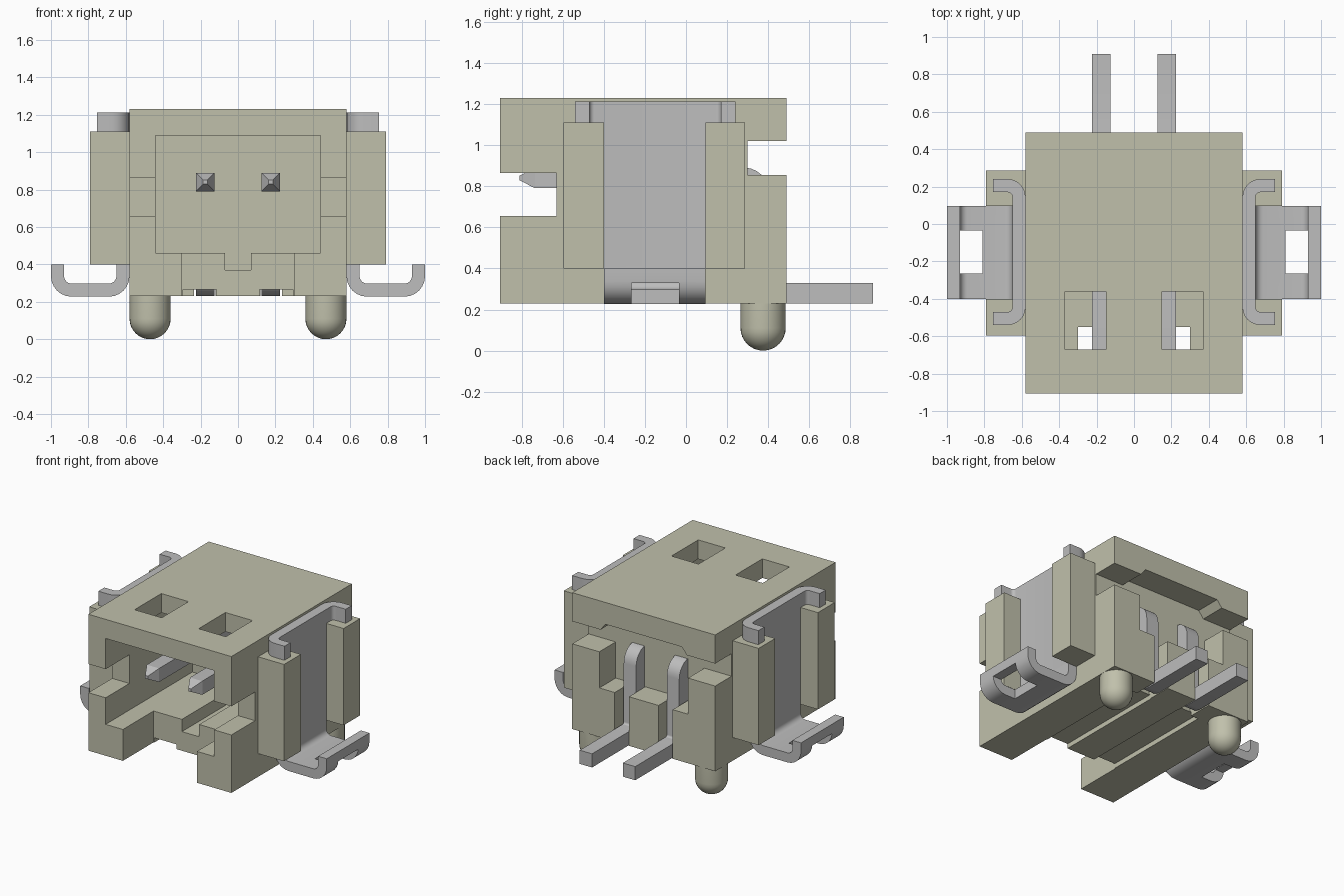
import bpy, bmesh, math
from mathutils import Vector

cube = bpy.data.objects.get("Cube")
if cube:
    bpy.data.objects.remove(cube, do_unlink=True)


def material(name, color):
    m = bpy.data.materials.new(name)
    m.diffuse_color = color
    m.use_nodes = True
    m.node_tree.nodes["Principled BSDF"].inputs["Base Color"].default_value = color
    return m


PLASTIC = material("beige plastic", (0.53, 0.53, 0.41, 1))
METAL = material("grey metal", (0.51, 0.51, 0.51, 1))
MAPS = {"xz": lambda u, v, w: (u, w, v),
        "xy": lambda u, v, w: (u, v, w),
        "yz": lambda u, v, w: (w, u, v)}


def finish(name, bm, mat, smooth=False):
    bmesh.ops.recalc_face_normals(bm, faces=bm.faces[:])
    me = bpy.data.meshes.new(name)
    bm.to_mesh(me)
    bm.free()
    ob = bpy.data.objects.new(name, me)
    bpy.context.scene.collection.objects.link(ob)
    me.materials.append(mat)
    if smooth:
        bpy.ops.object.select_all(action="DESELECT")
        ob.select_set(True)
        bpy.context.view_layer.objects.active = ob
        bpy.ops.object.shade_smooth_by_angle(angle=math.radians(35))
    return ob


def prism(name, pts, w0, w1, plane, mat, side=1, smooth=False):
    """Extrude a 2D outline along the axis at right angles to its plane."""
    bm = bmesh.new()
    rings = []
    for w in (w0, w1):
        ring = []
        for u, v in pts:
            x, y, z = MAPS[plane](u, v, w)
            ring.append(bm.verts.new((x * side, y, z)))
        bm.faces.new(ring)
        rings.append(ring)
    a, b = rings
    for i in range(len(a)):
        j = (i + 1) % len(a)
        bm.faces.new((a[i], a[j], b[j], b[i]))
    return finish(name, bm, mat, smooth)


def box(name, x, y, z, mat=PLASTIC, side=1):
    pts = [(x[0], z[0]), (x[1], z[0]), (x[1], z[1]), (x[0], z[1])]
    return prism(name, pts, y[0], y[1], "xz", mat, side)


def strip(path, thick, radius, steps=6):
    """Outline of a bent strip: right-angle path with rounded corners."""
    p = [Vector(q) for q in path]
    left, right = [], []
    h = thick / 2

    def add(c, d):
        n = Vector((-d.y, d.x)) * h
        left.append(tuple(c + n))
        right.append(tuple(c - n))

    add(p[0], (p[1] - p[0]).normalized())
    for i in range(1, len(p) - 1):
        d0 = (p[i] - p[i - 1]).normalized()
        d1 = (p[i + 1] - p[i]).normalized()
        centre = p[i] - d0 * radius + d1 * radius
        for k in range(steps + 1):
            t = math.pi / 2 * k / steps
            add(centre + (d0 * math.sin(t) - d1 * math.cos(t)) * radius,
                d0 * math.cos(t) + d1 * math.sin(t))
    add(p[-1], (p[-1] - p[-2]).normalized())
    return left + right[::-1]


def cut(ob, cutter):
    cutter.hide_render = True
    mod = ob.modifiers.new("cut", "BOOLEAN")
    mod.operation = "DIFFERENCE"
    mod.solver = "EXACT"
    mod.object = cutter
    bpy.context.view_layer.objects.active = ob
    bpy.ops.object.modifier_apply(modifier=mod.name)
    bpy.data.objects.remove(cutter, do_unlink=True)


def mirrored(half):
    return half + [(-x, z) for x, z in reversed(half)]


# Housing with front cavity, keyway, side notches and rear recess
body = box("housing", (-0.58, 0.58), (-0.905, 0.49), (0.23, 1.23))
cavity = mirrored([(0.07, 0.37), (0.07, 0.46), (0.44, 0.46), (0.44, 1.09)])
cut(body, prism("cavity_cutter", cavity, -1.0, 0.10, "xz", PLASTIC))
cut(body, box("floor_cutter", (-0.30, 0.30), (-1.0, -0.55), (0.1, 0.6)))
cut(body, box("side_cutter", (-0.8, 0.8), (-1.0, -0.63), (0.655, 0.865)))
rear = mirrored([(0.12, 0.59), (0.12, 0.1), (0.235, 0.1), (0.235, 0.59),
                 (0.36, 0.59), (0.36, 0.855), (0.7, 0.855), (0.7, 1.02),
                 (0.35, 1.02), (0.31, 1.07)])
cut(body, prism("rear_cutter", rear, 0.30, 0.6, "xz", PLASTIC))
for s in (1, -1):
    cut(body, box("window_cutter", (0.15, 0.37), (-0.67, -0.36), (1.0, 1.4), side=s))
    cut(body, box("groove_cutter", (0.115, 0.295), (-0.7, 0.31), (0.1, 0.265), side=s))

for s, label in ((1, "left"), (-1, "right")):
    # Side blocks holding the bracket
    box(label + "_front_block", (0.58, 0.79), (-0.595, -0.40), (0.40, 1.11), side=s)
    box(label + "_rear_block", (0.58, 0.79), (0.095, 0.287), (0.40, 1.11), side=s)

    # Metal bracket: hooked plate and bent solder foot
    hooks = strip([(0.755, 0.205), (0.615, 0.205), (0.615, -0.505), (0.755, -0.505)],
                  0.07, 0.06)
    prism(label + "_bracket_plate", hooks, 0.41, 1.213, "xy", METAL, s, True)
    foot_path = strip([(0.615, 0.41), (0.615, 0.2625), (0.965, 0.2625), (0.965, 0.40)],
                      0.07, 0.075)
    foot = prism(label + "_bracket_foot", foot_path, -0.40, 0.095, "xz", METAL, s, True)
    cut(foot, box("foot_cutter", (0.81, 1.1), (-0.265, -0.035), (0.1, 0.33), METAL, s))

    # Contact pin with bent tail
    pin = strip([(-0.735, 0.84), (0.35, 0.84), (0.35, 0.28), (0.91, 0.28)], 0.1, 0.065)
    prism(label + "_pin", pin, 0.125, 0.225, "yz", METAL, s, True)
    tip = box(label + "_pin_tip", (0.125, 0.225), (-0.81, -0.735), (0.79, 0.89), METAL, s)
    for v in tip.data.vertices:
        if v.co.y < -0.8:
            v.co.x = s * 0.175 + (v.co.x - s * 0.175) * 0.22
            v.co.z = 0.84 + (v.co.z - 0.84) * 0.22

    # Round-ended locating peg
    r = 0.11
    bm = bmesh.new()
    prof = [(r * math.sin(t), r - r * math.cos(t))
            for t in [math.pi / 2 * k / 8 for k in range(9)]] + [(r, 0.24)]
    vs = [bm.verts.new((s * 0.47 + a, 0.375, z)) for a, z in prof]
    es = [bm.edges.new(pair) for pair in zip(vs, vs[1:])]
    bmesh.ops.spin(bm, geom=vs + es, cent=(s * 0.47, 0.375, 0), axis=(0, 0, 1),
                   angle=2 * math.pi, steps=32, use_merge=False)
    bmesh.ops.remove_doubles(bm, verts=bm.verts[:], dist=1e-4)
    finish(label + "_locating_peg", bm, PLASTIC, True)
